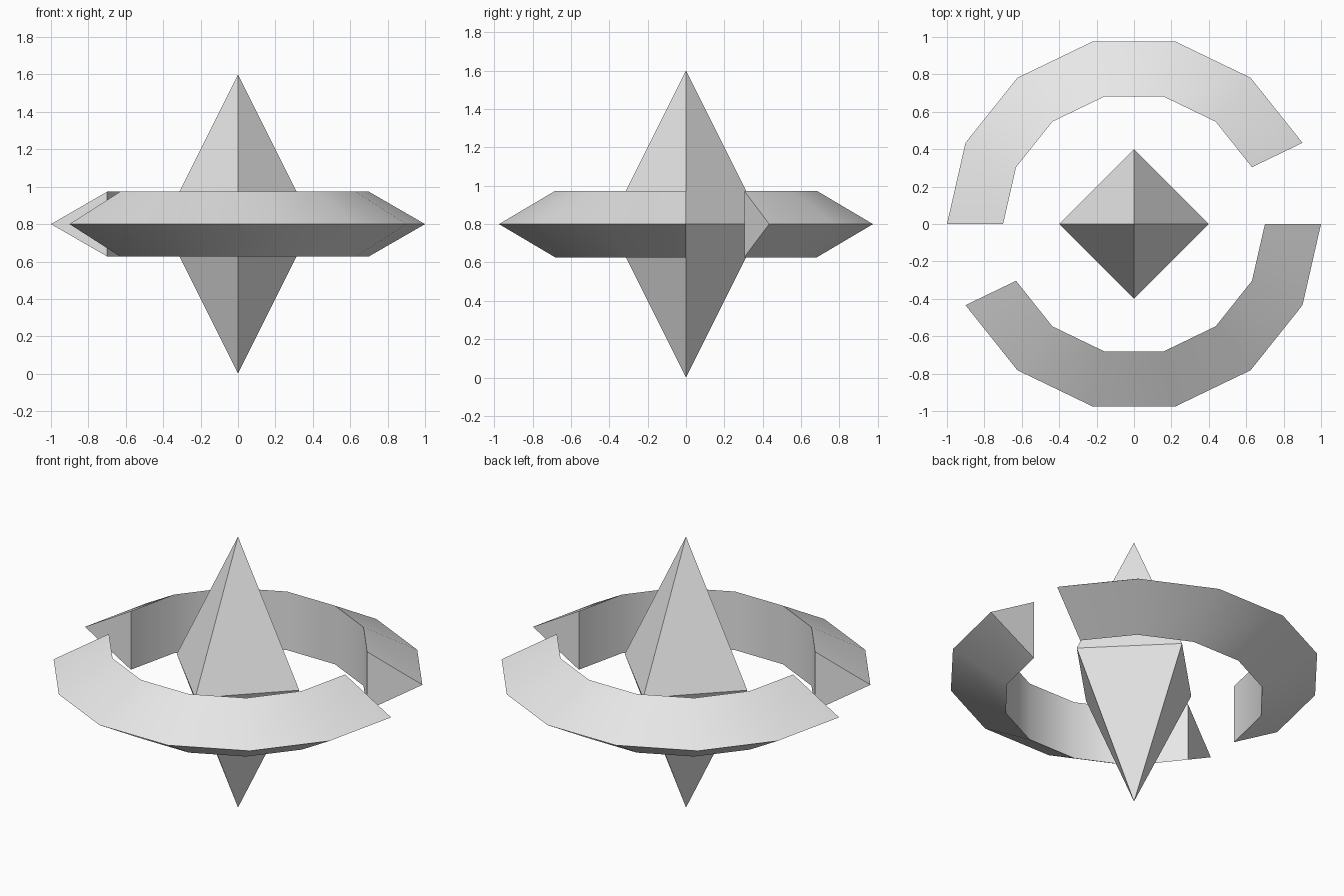
import bpy
import bmesh
from math import cos, sin, pi, radians

cube = bpy.data.objects.get("Cube")
if cube:
    bpy.data.objects.remove(cube, do_unlink=True)

CENTRE_Z = 0.8
SIDES = 14

grey = bpy.data.materials.new("light grey")
grey.use_nodes = True
colour = (0.8, 0.8, 0.8, 1)
grey.diffuse_color = colour
grey.node_tree.nodes["Principled BSDF"].inputs["Base Color"].default_value = colour


def finish(bm, name):
    bmesh.ops.recalc_face_normals(bm, faces=bm.faces)
    mesh = bpy.data.meshes.new(name)
    bm.to_mesh(mesh)
    bm.free()
    mesh.materials.append(grey)
    obj = bpy.data.objects.new(name, mesh)
    obj.location.z = CENTRE_Z
    bpy.context.collection.objects.link(obj)
    return obj


def crystal(name, radius, height):
    """Four-sided double pyramid."""
    bm = bmesh.new()
    waist = [bm.verts.new((radius * cos(i * pi / 2), radius * sin(i * pi / 2), 0))
             for i in range(4)]
    for z in (height, -height):
        tip = bm.verts.new((0, 0, z))
        for i in range(4):
            bm.faces.new((waist[i], waist[(i + 1) % 4], tip))
    return finish(bm, name)


def ring_piece(name, first, last):
    """Triangular profile swept around part of a polygonal ring."""
    profile = [(1, 0), (0.7, 0.173), (0.7, -0.173)]
    bm = bmesh.new()
    sections = []
    for step in range(first, last + 1):
        a = 2 * pi * step / SIDES
        sections.append([bm.verts.new((r * cos(a), r * sin(a), z)) for r, z in profile])
    for s, t in zip(sections, sections[1:]):
        for i in range(3):
            j = (i + 1) % 3
            bm.faces.new((s[i], s[j], t[j], t[i]))
    bm.faces.new(sections[0])
    bm.faces.new(sections[-1])
    obj = finish(bm, name)
    # Smooth along the sweep, sharp at the profile corners
    bpy.ops.object.select_all(action="DESELECT")
    obj.select_set(True)
    bpy.context.view_layer.objects.active = obj
    bpy.ops.object.shade_smooth_by_angle(angle=radians(30))
    return obj


# Central crystal and the two halves of the broken ring
crystal("central_crystal", 0.4, 0.8)
ring_piece("back_ring_piece", 1, 7)
ring_piece("front_ring_piece", 8, 14)
